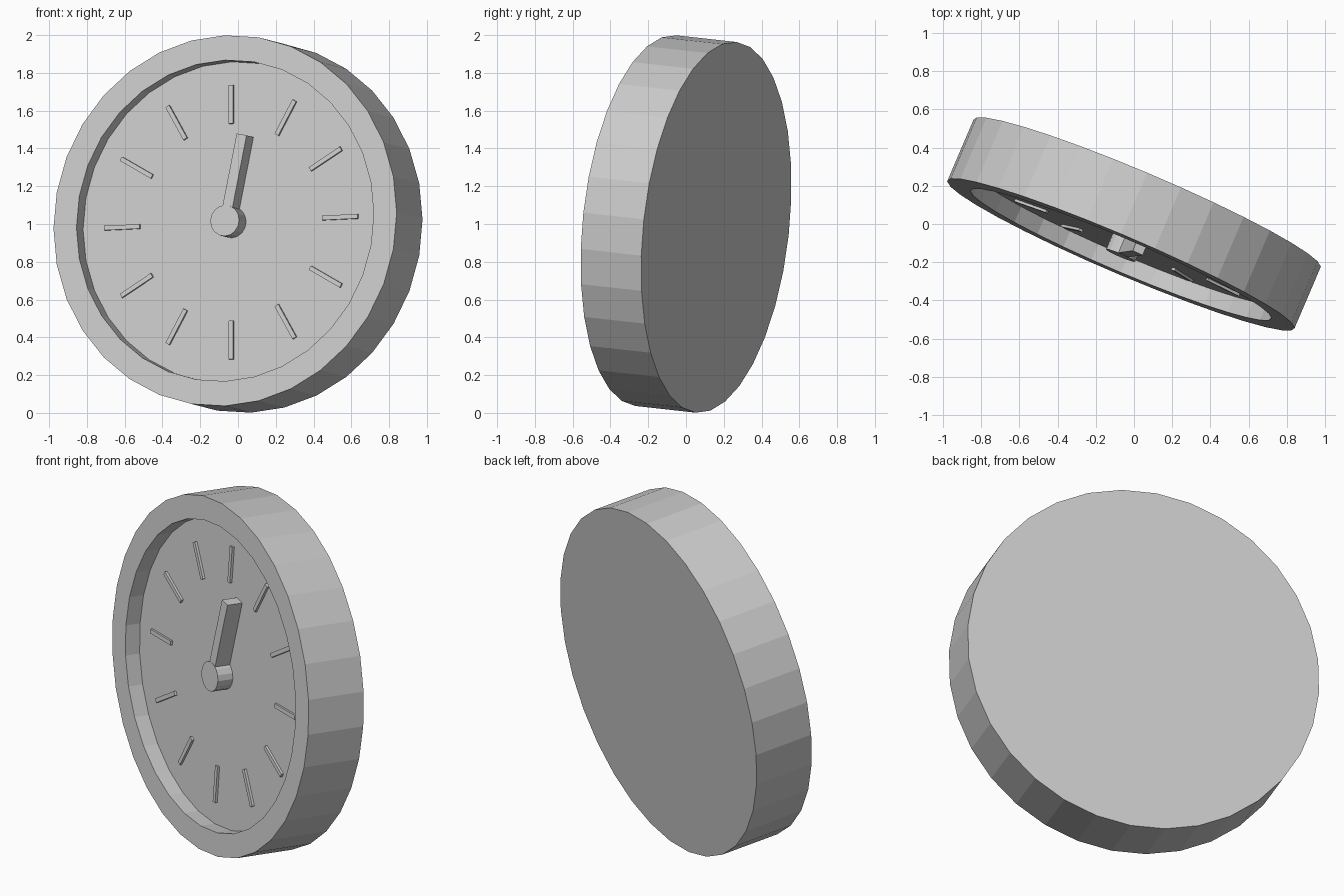
import bpy, bmesh, math
from mathutils import Matrix, Vector

if "Cube" in bpy.data.objects:
    bpy.data.objects.remove(bpy.data.objects["Cube"])

R, INNER, HALF, RECESS = 0.987, 0.855, 0.175, 0.09
FACE = -HALF + RECESS            # local y of the sunken dial
# Turned about z, then leaned back about x
POSE = (Matrix.Translation((0, 0, 1)) @ Matrix.Rotation(math.radians(-6.3), 4, 'X')
        @ Matrix.Rotation(math.radians(-23), 4, 'Z'))


def finish(name, bm):
    bmesh.ops.recalc_face_normals(bm, faces=bm.faces)
    me = bpy.data.meshes.new(name)
    bm.to_mesh(me)
    bm.free()
    ob = bpy.data.objects.new(name, me)
    ob.matrix_world = POSE
    bpy.context.collection.objects.link(ob)
    return ob


def turned(name, profile, sides):
    """Rings of (radius, y) about the y axis, capped at both ends."""
    bm = bmesh.new()
    rings = []
    for r, y in profile:
        rings.append([bm.verts.new((r * math.sin(a), y, r * math.cos(a)))
                      for a in (2 * math.pi * i / sides for i in range(sides))])
    for a, b in zip(rings, rings[1:]):
        for i in range(sides):
            j = (i + 1) % sides
            bm.faces.new((a[i], a[j], b[j], b[i]))
    bm.faces.new(rings[0])
    bm.faces.new(rings[-1])
    return finish(name, bm)


def bar(bm, angle, r0, r1, width, height):
    """Radial box standing on the dial, angle clockwise from twelve."""
    m = (Matrix.Rotation(angle, 4, 'Y')
         @ Matrix.Translation((0, FACE - height / 2, (r0 + r1) / 2))
         @ Matrix.Diagonal((width, height, r1 - r0, 1)))
    bmesh.ops.create_cube(bm, size=1, matrix=m)


# Case with raised rim and sunken dial
turned("clock_case", [(R, HALF), (R, -HALF), (INNER, -HALF), (INNER, FACE)], 32)

# Hour marks
bm = bmesh.new()
for i in range(12):
    bar(bm, math.radians(30 * i), 0.525, 0.73, 0.024, 0.014)
finish("hour_marks", bm)

# Hub and hand
turned("hand_hub", [(0.083, FACE), (0.083, FACE - 0.095)], 16)
bm = bmesh.new()
bar(bm, math.radians(12), 0.03, 0.465, 0.058, 0.094)
finish("clock_hand", bm)
